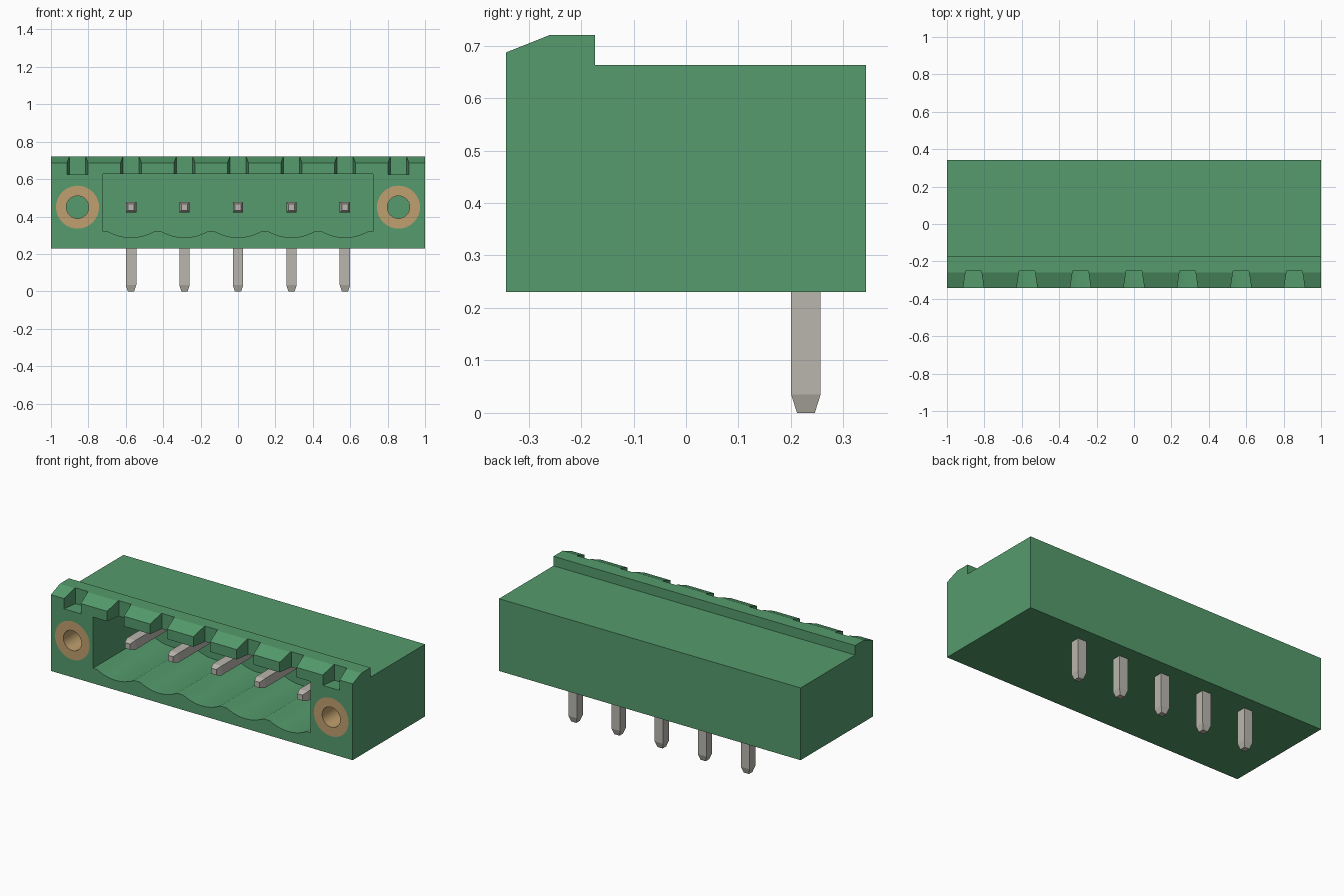
import bpy, bmesh, math

if "Cube" in bpy.data.objects:
    bpy.data.objects.remove(bpy.data.objects["Cube"])

PITCH = 0.286
PIN_X = [PITCH * i for i in range(-2, 3)]
NOTCH_X = [PITCH * i for i in range(-3, 4)]
FRONT, BACK, AXIS_Z = -0.343, 0.343, 0.45


def material(name, rgb):
    m = bpy.data.materials.new(name)
    m.use_nodes = True
    m.diffuse_color = (*rgb, 1)
    m.node_tree.nodes["Principled BSDF"].inputs["Base Color"].default_value = (*rgb, 1)
    return m


GREEN = material("green plastic", (0.089, 0.328, 0.15))
BRASS = material("brass", (0.527, 0.352, 0.156))
METAL = material("tinned metal", (0.491, 0.468, 0.418))


def loft(name, rings, mat, closed=False):
    """Skin equal-sized rings of points; cap the ends, or join last to first."""
    bm = bmesh.new()
    vs = [[bm.verts.new(p) for p in r] for r in rings]
    n = len(vs[0])
    pairs = list(zip(vs, vs[1:])) + ([(vs[-1], vs[0])] if closed else [])
    for a, b in pairs:
        for i in range(n):
            j = (i + 1) % n
            bm.faces.new((a[i], a[j], b[j], b[i]))
    if not closed:
        bm.faces.new(vs[0])
        bm.faces.new(vs[-1])
    bmesh.ops.recalc_face_normals(bm, faces=bm.faces)
    me = bpy.data.meshes.new(name)
    bm.to_mesh(me)
    bm.free()
    me.materials.append(mat)
    ob = bpy.data.objects.new(name, me)
    bpy.context.collection.objects.link(ob)
    return ob


def activate(ob):
    bpy.ops.object.select_all(action='DESELECT')
    ob.select_set(True)
    bpy.context.view_layer.objects.active = ob


def cut(target, cutter):
    cutter.hide_render = True
    mod = target.modifiers.new("cut", 'BOOLEAN')
    mod.operation, mod.solver, mod.object = 'DIFFERENCE', 'EXACT', cutter
    activate(target)
    bpy.ops.object.modifier_apply(modifier=mod.name)
    bpy.data.objects.remove(cutter)


def circle(x, y, r, n=40):
    return [(x + r * math.cos(2 * math.pi * i / n), y,
             AXIS_Z + r * math.sin(2 * math.pi * i / n)) for i in range(n)]


# Housing: side profile with a raised, chamfered front ridge
profile = [(FRONT, 0.23), (BACK, 0.23), (BACK, 0.663), (-0.173, 0.663),
           (-0.173, 0.72), (-0.26, 0.72), (FRONT, 0.687)]
housing = loft("housing", [[(x, y, z) for y, z in profile] for x in (-1, 1)], GREEN)

# Socket cavity with a scalloped floor, one trough per pin
half, sag = 0.122, 0.032
radius = (half ** 2 + sag ** 2) / (2 * sag)
section = [(0.722, 0.627), (-0.722, 0.627), (-0.722, 0.32)]
for px in PIN_X:
    for k in range(-6, 7):
        dx = half * k / 6
        section.append((px + dx, 0.32 - sag + radius - math.sqrt(radius ** 2 - dx ** 2)))
section.append((0.722, 0.32))
cut(housing, loft("cavity_cutter", [[(x, y, z) for x, z in section]
                                    for y in (FRONT - 0.1, 0.185)], GREEN))

# Tapered notches along the front ridge
for nx in NOTCH_X:
    plan = [(nx - 0.071, FRONT - 0.1), (nx + 0.071, FRONT - 0.1),
            (nx + 0.042, -0.252), (nx - 0.042, -0.252)]
    cut(housing, loft("notch_cutter", [[(x, y, z) for x, y in plan]
                                       for z in (0.625, 0.8)], GREEN))

# Screw bores and their threaded inserts, flush with the front
INSERT_END = 0.05
for side, sx in (("left", 1), ("right", -1)):
    x = sx * 3 * PITCH
    cut(housing, loft("bore_cutter", [circle(x, FRONT - 0.1, 0.115),
                                      circle(x, INSERT_END, 0.115)], GREEN))
    insert = loft(side + "_insert", [circle(x, FRONT, 0.115), circle(x, FRONT, 0.06),
                                     circle(x, INSERT_END, 0.06),
                                     circle(x, INSERT_END, 0.115)], BRASS, closed=True)
    activate(insert)
    bpy.ops.object.shade_smooth_by_angle(angle=math.radians(30))

activate(housing)
bpy.ops.object.shade_smooth_by_angle(angle=math.radians(20))

# Right-angle pins: contact inside the socket, leg below the housing
W, T = 0.028, 0.017          # half widths of shaft and tip
LEG_Y = 0.2285
path = [  # half width, outer (y, z), inner (y, z)
    (T, (-0.23, AXIS_Z + T), (-0.23, AXIS_Z - T)),
    (W, (-0.195, AXIS_Z + W), (-0.195, AXIS_Z - W)),
    (W, (LEG_Y + W, AXIS_Z + W), (LEG_Y - W, AXIS_Z - W)),
    (W, (LEG_Y + W, 0.035), (LEG_Y - W, 0.035)),
    (T, (LEG_Y + T, 0), (LEG_Y - T, 0)),
]
for i, px in enumerate(PIN_X):
    loft(f"pin_{i + 1}", [[(px - w, *o), (px + w, *o), (px + w, *n), (px - w, *n)]
                          for w, o, n in path], METAL)
